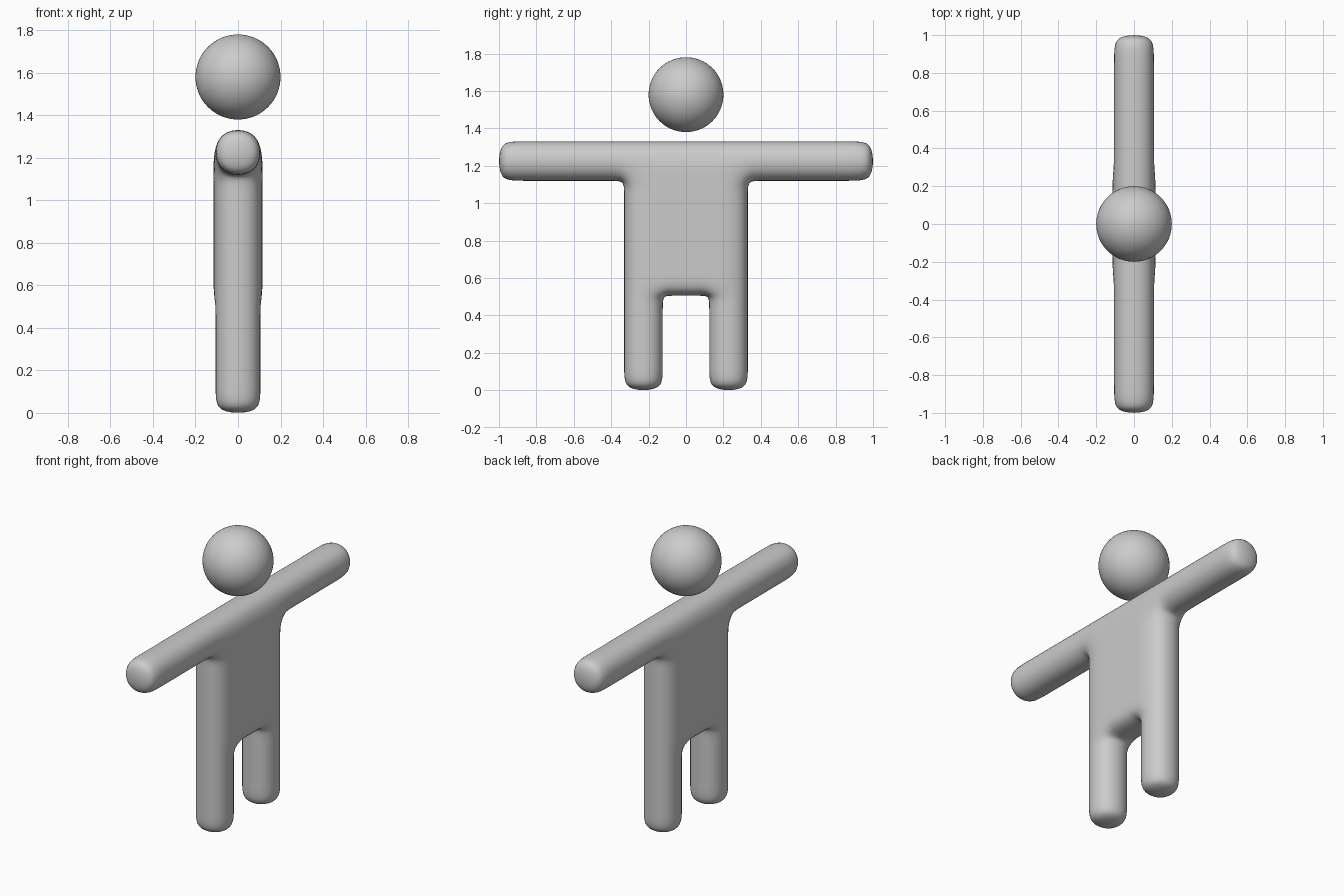
import bpy, bmesh

if "Cube" in bpy.data.objects:
    bpy.data.objects.remove(bpy.data.objects["Cube"])

HALF_DEPTH = 0.115
half_y = [0.08, 0.115, 0.34, 0.38, 0.9, 1.008]
YS = [-v for v in reversed(half_y)] + half_y
ZS = [-0.008, 0.1, 0.46, 0.5, 0.62, 0.84, 1.06, 1.11, 1.34]


def is_solid(y, z):
    """Whether a cage cell centred here belongs to the figure."""
    y = abs(y)
    if z > 1.11:
        return True            # arms and shoulders
    if z > 0.5:
        return y < 0.34        # torso
    return 0.115 < y < 0.34    # legs


# Body: flat silhouette of quads, extruded in depth and subdivided
bm = bmesh.new()
verts = {}


def vert(i, j):
    if (i, j) not in verts:
        verts[i, j] = bm.verts.new((-HALF_DEPTH, YS[i], ZS[j]))
    return verts[i, j]


for i in range(len(YS) - 1):
    for j in range(len(ZS) - 1):
        if is_solid((YS[i] + YS[i + 1]) / 2, (ZS[j] + ZS[j + 1]) / 2):
            bm.faces.new((vert(i, j), vert(i + 1, j),
                          vert(i + 1, j + 1), vert(i, j + 1)))

back = bmesh.ops.extrude_face_region(bm, geom=bm.faces[:], use_keep_orig=True)["geom"]
bmesh.ops.translate(bm, vec=(2 * HALF_DEPTH, 0, 0),
                    verts=[g for g in back if isinstance(g, bmesh.types.BMVert)])
bmesh.ops.recalc_face_normals(bm, faces=bm.faces[:])
mesh = bpy.data.meshes.new("body")
bm.to_mesh(mesh)
bm.free()
mesh.shade_smooth()
body = bpy.data.objects.new("body", mesh)
bpy.context.collection.objects.link(body)
sub = body.modifiers.new("smooth", "SUBSURF")
sub.levels = sub.render_levels = 3

# Floating round head
bpy.ops.mesh.primitive_uv_sphere_add(segments=64, ring_count=32, radius=0.2,
                                     location=(0, 0, 1.58))
head = bpy.context.object
head.name = "head"
bpy.ops.object.shade_smooth()
